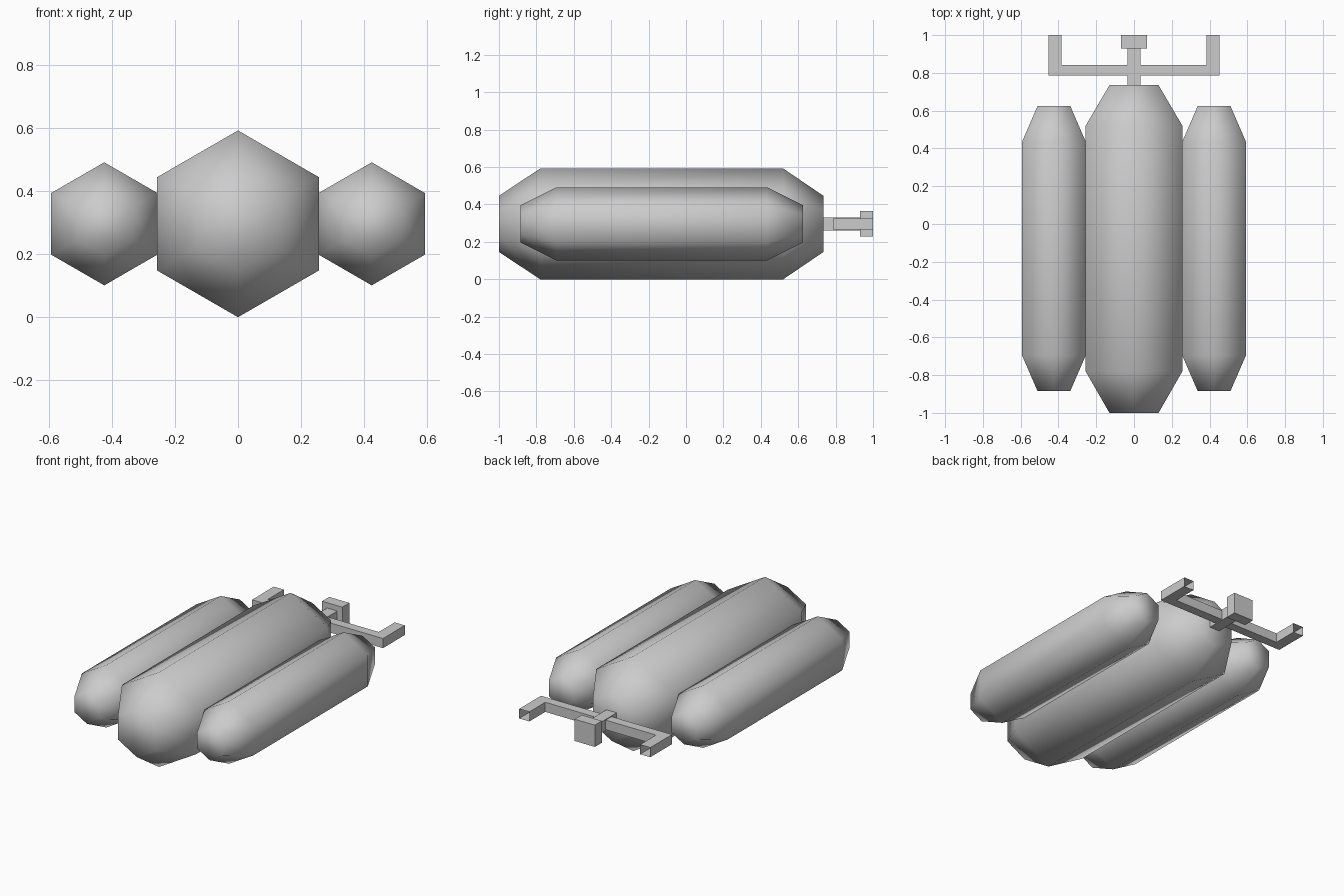
import bpy
import bmesh
from math import sin, cos, pi

cube = bpy.data.objects.get("Cube")
if cube:
    bpy.data.objects.remove(cube, do_unlink=True)

grey = bpy.data.materials.new("plain_grey")
grey.use_nodes = True
grey.diffuse_color = (0.6, 0.6, 0.6, 1)
grey.node_tree.nodes["Principled BSDF"].inputs["Base Color"].default_value = (0.6, 0.6, 0.6, 1)

MID_Z = 0.296


def finish(name, bm, location, smooth=False):
    bmesh.ops.recalc_face_normals(bm, faces=bm.faces)
    for f in bm.faces:
        f.smooth = smooth
    mesh = bpy.data.meshes.new(name)
    bm.to_mesh(mesh)
    bm.free()
    mesh.materials.append(grey)
    obj = bpy.data.objects.new(name, mesh)
    obj.location = location
    bpy.context.collection.objects.link(obj)
    return obj


def tank(name, x, profile):
    """Six-sided tank lofted along y from (y, radius) pairs, corner up."""
    bm = bmesh.new()
    rings = [[bm.verts.new((r * sin(i * pi / 3), y, r * cos(i * pi / 3))) for i in range(6)]
             for y, r in profile]
    for a, b in zip(rings, rings[1:]):
        for i in range(6):
            j = (i + 1) % 6
            bm.faces.new((a[i], a[j], b[j], b[i]))
    bm.faces.new(rings[0])
    bm.faces.new(rings[-1])
    return finish(name, bm, (x, 0, MID_Z), True)


def box(name, x0, x1, y0, y1, half_height):
    bm = bmesh.new()
    bmesh.ops.create_cube(bm, size=1)
    for v in bm.verts:
        v.co.x = x1 if v.co.x > 0 else x0
        v.co.y = y1 if v.co.y > 0 else y0
        v.co.z *= 2 * half_height
    return finish(name, bm, (0, 0, MID_Z))


# Tanks
tank("centre_tank", 0, [(-1, 0.15), (-0.78, 0.296), (0.52, 0.296), (0.735, 0.15)])
for side, name in ((1, "left_tank"), (-1, "right_tank")):
    tank(name, side * 0.424, [(-0.885, 0.1), (-0.695, 0.195), (0.435, 0.195), (0.625, 0.1)])

# Valve stem and its end block
box("valve_stem", -0.035, 0.035, 0.72, 0.93, 0.035)
box("valve_block", -0.07, 0.07, 0.93, 1, 0.068)

# Hollow U-shaped pipe, open at both rear ends
bm = bmesh.new()
path = [(-0.453, 1, -0.383, 1), (-0.453, 0.785, -0.383, 0.843),
        (0.453, 0.785, 0.383, 0.843), (0.453, 1, 0.383, 1)]
sections = [[bm.verts.new(p) for p in ((ox, oy, -0.03), (ox, oy, 0.03),
                                       (ix, iy, 0.03), (ix, iy, -0.03))]
            for ox, oy, ix, iy in path]
for a, b in zip(sections, sections[1:]):
    for i in range(4):
        j = (i + 1) % 4
        bm.faces.new((a[i], a[j], b[j], b[i]))
finish("outlet_pipe", bm, (0, 0, MID_Z))
